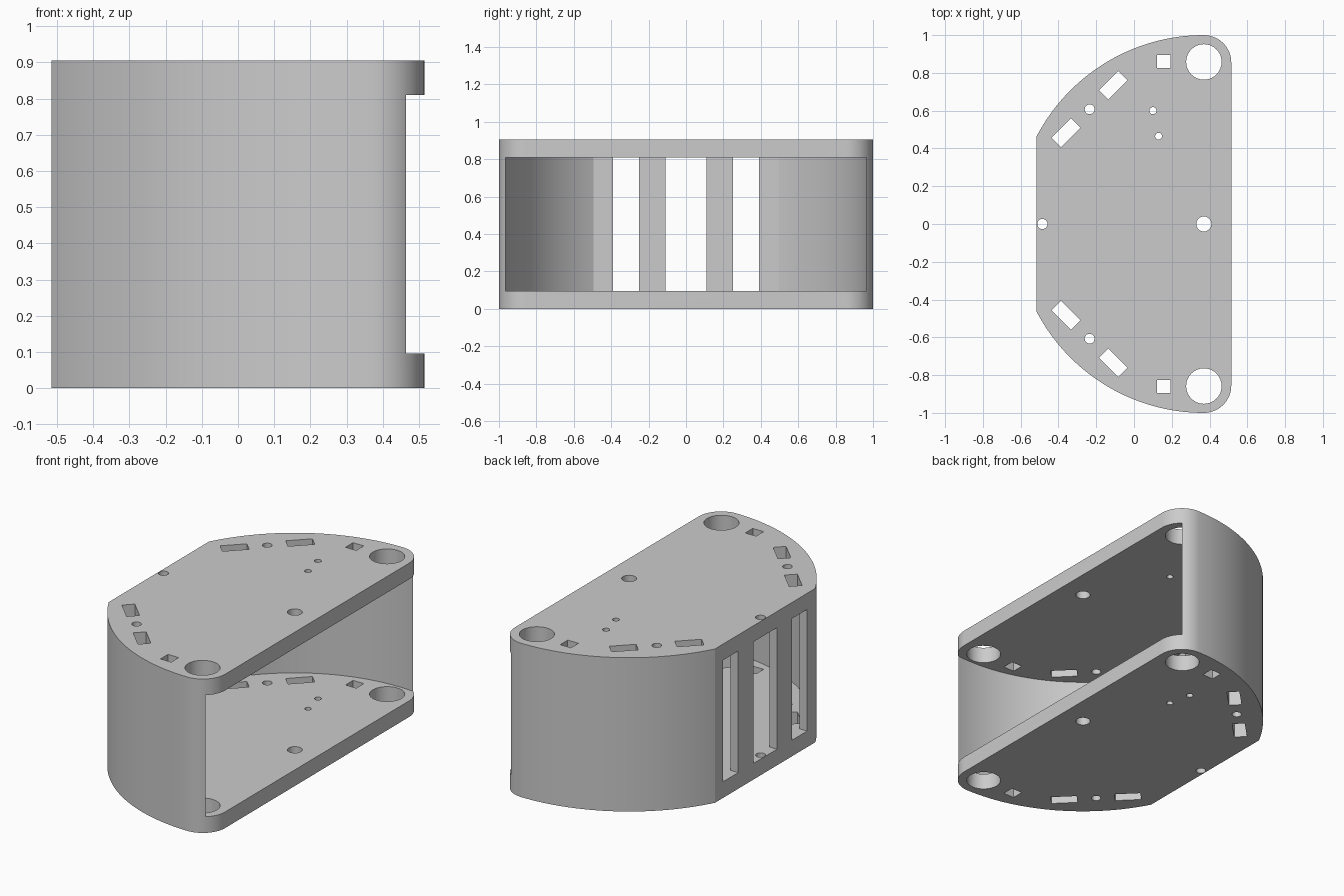
import bpy, bmesh
from math import cos, sin, pi, acos, radians

old = bpy.data.objects.get("Cube")
if old:
    bpy.data.objects.remove(old, do_unlink=True)

HEIGHT, PLATE = 0.905, 0.095
ARC_X = 0.37                      # centre of the large side arcs
BACK, BACK_INNER = -0.515, -0.465
CORNER = 0.145                    # radius of the front corners


def arc(cx, cy, r, a0, a1, n):
    return [(cx + r * cos(a0 + (a1 - a0) * i / n),
             cy + r * sin(a0 + (a1 - a0) * i / n)) for i in range(n + 1)]


def mirrored(points):
    """Close an upper half outline with its mirror image in y."""
    return points + [(x, -y) for x, y in reversed(points)]


def circle(x, y, r):
    return arc(x, y, r, 0, 2 * pi, 32)[:-1]


def rectangle(x, y, length, width, angle):
    c, s = cos(angle), sin(angle)
    corners = [(-1, -1), (1, -1), (1, 1), (-1, 1)]
    return [(x + (u * length * c - v * width * s) / 2,
             y + (u * length * s + v * width * c) / 2) for u, v in corners]


def prism(name, loops, z0, z1):
    """Extrude an outline with holes into a solid."""
    bm = bmesh.new()
    for loop in loops:
        verts = [bm.verts.new((x, y, z0)) for x, y in loop]
        for i, v in enumerate(verts):
            bm.edges.new((v, verts[i - 1]))
    bmesh.ops.triangle_fill(bm, use_beauty=True, use_dissolve=False, edges=bm.edges[:])
    new = bmesh.ops.extrude_face_region(bm, geom=bm.faces[:], use_keep_orig=True)
    bmesh.ops.translate(bm, vec=(0, 0, z1 - z0),
                        verts=[g for g in new["geom"] if isinstance(g, bmesh.types.BMVert)])
    bmesh.ops.recalc_face_normals(bm, faces=bm.faces[:])
    mesh = bpy.data.meshes.new(name)
    bm.to_mesh(mesh)
    bm.free()
    obj = bpy.data.objects.new(name, mesh)
    bpy.context.collection.objects.link(obj)
    return obj


# Outer outline: rounded front corner, large arc, flat back
outline = mirrored(arc(ARC_X, 1 - CORNER, CORNER, 0, pi / 2, 16)
                   + arc(ARC_X, 0, 1, pi / 2, acos(BACK - ARC_X), 40)[1:])

# Holes through both plates
holes = [circle(ARC_X, 0, 0.04), circle(-0.485, 0, 0.027),
         circle(0.1, 0.6, 0.019), circle(0.13, 0.465, 0.018)]
for side in (1, -1):
    holes += [circle(ARC_X, side * 0.858, 0.094), circle(-0.235, side * 0.607, 0.026),
              rectangle(0.157, side * 0.86, 0.07, 0.07, 0)]
    for x, y in ((-0.36, 0.483), (-0.11, 0.735)):
        holes.append(rectangle(x, side * y, 0.145, 0.07, side * pi / 4))

housing = prism("housing", [outline] + holes, 0, HEIGHT)

# Cavity open at the front, with three slots through the back wall
inner = 0.97
cavity = arc(ARC_X, 0, inner, radians(75), acos((BACK_INNER - ARC_X) / inner), 48)
for y0, y1 in ((0.39, 0.25), (0.11, 0)):
    cavity += [(BACK_INNER, y0), (-0.6, y0)]
    if y1:
        cavity += [(-0.6, y1), (BACK_INNER, y1)]
cutter = prism("cavity_cutter", [mirrored(cavity)], PLATE, HEIGHT - PLATE)
cutter.hide_render = True

cut = housing.modifiers.new("cavity", 'BOOLEAN')
cut.operation = 'DIFFERENCE'
cut.solver = 'EXACT'
cut.object = cutter
bpy.ops.object.select_all(action='DESELECT')
bpy.context.view_layer.objects.active = housing
housing.select_set(True)
bpy.ops.object.modifier_apply(modifier=cut.name)
bpy.data.objects.remove(cutter, do_unlink=True)

# Plain grey finish
grey = bpy.data.materials.new("light_grey")
grey.use_nodes = True
color = (0.6, 0.6, 0.6, 1)
grey.diffuse_color = color
grey.node_tree.nodes["Principled BSDF"].inputs["Base Color"].default_value = color
housing.data.materials.clear()
housing.data.materials.append(grey)
bpy.ops.object.shade_smooth_by_angle(angle=radians(15))
